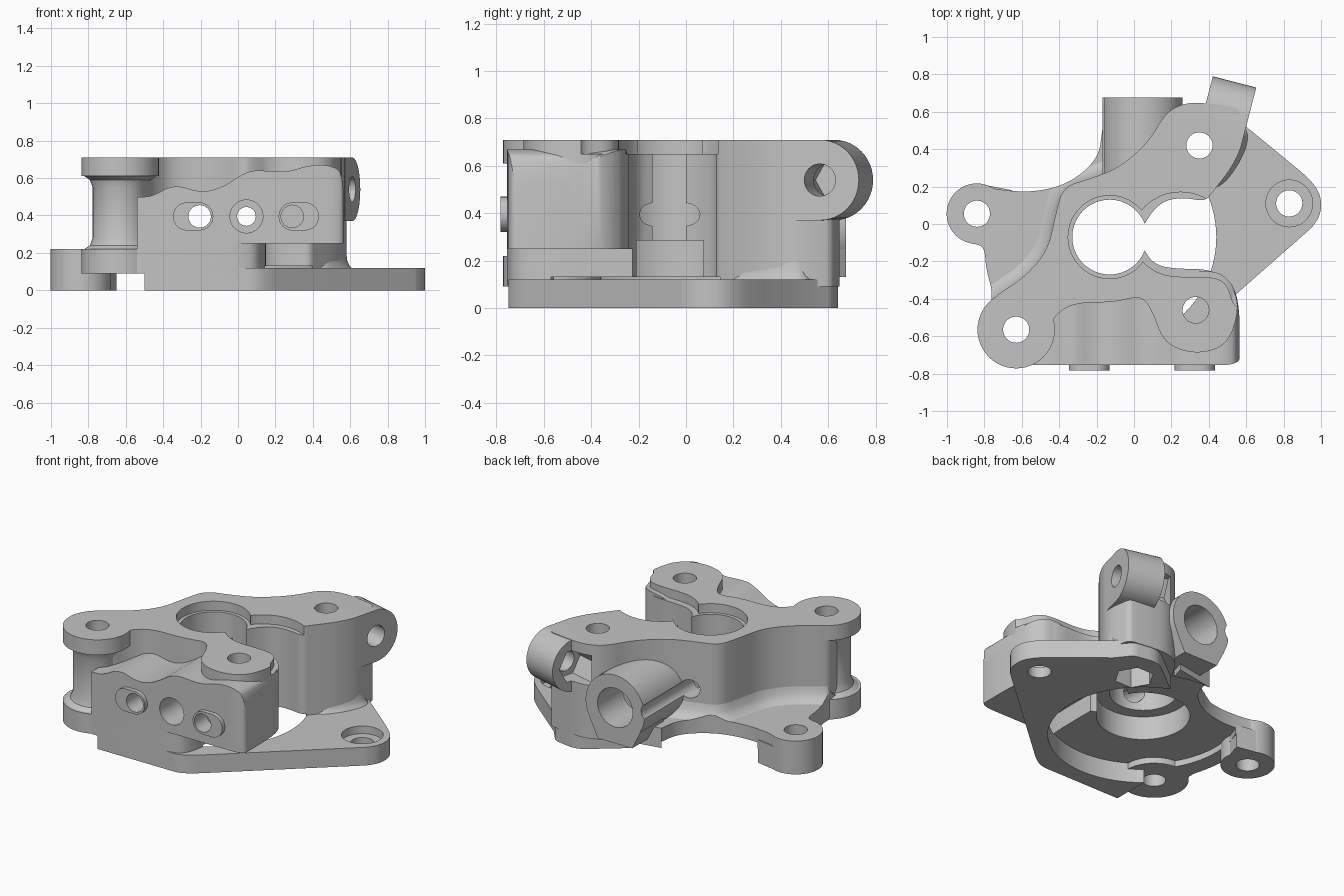
import bpy, bmesh, math
from mathutils import Matrix, Vector

if "Cube" in bpy.data.objects:
    bpy.data.objects.remove(bpy.data.objects["Cube"])

metal = bpy.data.materials.new("cast_grey")
metal.use_nodes = True
GREY = (0.55, 0.55, 0.55, 1)
metal.diffuse_color = GREY
metal.node_tree.nodes["Principled BSDF"].inputs["Base Color"].default_value = GREY


def soften(points, steps=6):
    """Outline with curved corners; a third value of 0 keeps a corner sharp."""
    out = []
    n = len(points)
    for i, p in enumerate(points):
        k = p[2] if len(p) > 2 else 0.5
        c = Vector(p[:2])
        if k == 0:
            out.append(c)
            continue
        a = c.lerp(Vector(points[i - 1][:2]), k)
        b = c.lerp(Vector(points[(i + 1) % n][:2]), k)
        for s in range(steps + 1):
            t = s / steps
            q = a.lerp(c, t).lerp(c.lerp(b, t), t)
            if not out or (q - out[-1]).length > 1e-4:
                out.append(q)
    if (out[0] - out[-1]).length < 1e-4:
        out.pop()
    return out


def circle(x, y, r, n=48):
    return [Vector((x + r * math.cos(2 * math.pi * i / n), y + r * math.sin(2 * math.pi * i / n)))
            for i in range(n)]


def stadium(x, y, half, r, n=16):
    arcs = []
    for side in (1, -1):
        for i in range(n + 1):
            a = math.pi * (i / n - 0.5)
            arcs.append(Vector((x + side * (half + r * math.cos(a)), y + side * r * math.sin(a))))
    return arcs


def offset(pts, d):
    n = len(pts)
    area = sum(pts[i - 1].cross(pts[i]) for i in range(n))
    sign = 1 if area > 0 else -1
    res = []
    for i in range(n):
        t = (pts[(i + 1) % n] - pts[i - 1]).normalized()
        res.append(pts[i] + sign * d * Vector((t.y, -t.x)))
    return res


def solid(name, pts, rings, axis="z", matrix=None):
    """Stack an outline along an axis; each ring is a (level, outward offset) pair."""
    bm = bmesh.new()
    place = {"z": lambda p, w: (p.x, p.y, w), "y": lambda p, w: (p.x, w, p.y),
             "x": lambda p, w: (w, p.x, p.y)}[axis]
    loops = []
    for w, d in rings:
        ring = offset(pts, d) if d else pts
        loops.append([bm.verts.new(place(p, w)) for p in ring])
    n = len(pts)
    for lo, hi in zip(loops, loops[1:]):
        for i in range(n):
            bm.faces.new((lo[i - 1], lo[i], hi[i], hi[i - 1]))
    bm.faces.new(loops[0])
    bm.faces.new(loops[-1])
    bmesh.ops.recalc_face_normals(bm, faces=bm.faces)
    if matrix:
        bm.transform(matrix)
    mesh = bpy.data.meshes.new(name)
    bm.to_mesh(mesh)
    bm.free()
    ob = bpy.data.objects.new(name, mesh)
    bpy.context.collection.objects.link(ob)
    mesh.materials.append(metal)
    return ob


def prism(name, pts, lo, hi, axis="z", matrix=None):
    return solid(name, pts, [(lo, 0), (hi, 0)], axis, matrix)


def boolean(ob, cutter, op="DIFFERENCE"):
    mod = ob.modifiers.new("cut", "BOOLEAN")
    mod.object, mod.operation, mod.solver = cutter, op, "EXACT"
    bpy.context.view_layer.objects.active = ob
    bpy.ops.object.modifier_apply(modifier=mod.name)


def apply_once(obs, cutter, op="DIFFERENCE"):
    for ob in obs:
        boolean(ob, cutter, op)
    bpy.data.objects.remove(cutter)


BORE = (-0.13, -0.07)
REAR, FRONT = (0.35, 0.42), (0.33, -0.46)
LEFT_EAR, FRONT_EAR, RIGHT_EAR = (-0.84, 0.055), (-0.63, -0.565), (0.83, 0.11)

# Base flange with its countersunk right ear
flange = prism("base_flange", soften([
    (-0.5, -0.75, 0), (0.12, -0.75, 0.1), (0.95, -0.02, 0.06), (1.0, 0.05), (1.0, 0.16),
    (0.93, 0.25, 0.3), (0.6, 0.52, 0), (0.52, 0.62, 0.2), (0.35, 0.65, 0.4), (0.22, 0.55, 0.3),
    (0.08, 0.44, 0), (-0.2, 0.3, 0), (-0.5, 0.1, 0)]), 0, 0.12)
apply_once([flange], prism("ear_hole", circle(*RIGHT_EAR, 0.07), -1, 1))
apply_once([flange], prism("ear_counterbore", circle(*RIGHT_EAR, 0.125), 0.07, 1))

# Main body with a shallow seat round the open pocket
wall = [(-0.77, -0.42), (-0.72, -0.37), (-0.58, -0.28), (-0.46, -0.14), (-0.42, 0.05),
        (-0.38, 0.2), (-0.24, 0.24), (-0.08, 0.3), (0.08, 0.44), (0.17, 0.6)]
body = prism("main_body", soften(wall + [
    (0.28, 0.65), (0.4, 0.645), (0.56, 0.62, 0.2), (0.59, 0.45), (0.53, 0.31), (0.42, 0.17),
    (0.38, 0.12), (0.28, 0.14), (0.17, 0.13), (0.1, 0.07), (0.05, -0.01, 0), (0.05, -0.13, 0),
    (0.1, -0.21), (0.2, -0.24), (0.43, -0.24), (0.54, -0.35), (0.56, -0.47), (0.5, -0.65),
    (0.33, -0.7), (0.16, -0.64), (0.1, -0.47), (0.04, -0.38), (-0.1, -0.42), (-0.34, -0.42),
    (-0.45, -0.52), (-0.5, -0.64), (-0.62, -0.66), (-0.74, -0.6)]), 0.09, 0.71)
apply_once([body], prism("pocket_seat", soften([
    (0.02, 0.06), (0.1, 0.13), (0.19, 0.17), (0.31, 0.17), (0.42, 0.12), (0.6, 0, 0),
    (0.6, -0.46, 0), (0.53, -0.44), (0.5, -0.32), (0.42, -0.28), (0.2, -0.285),
    (0.1, -0.25), (0.02, -0.18)]), 0.65, 1))

# Left web and the curved fillets where the walls meet web and flange
web_outline = soften([
    (-0.84, 0.217, 0), (-0.72, 0.18), (-0.52, 0.17), (-0.34, 0.22), (-0.19, 0.35), (-0.17, 0.5, 0),
    (0.1, 0.55, 0), (0.0, 0.2, 0), (-0.1, -0.4, 0), (-0.5, -0.74, 0), (-0.8, -0.6, 0),
    (-0.75, -0.38), (-0.79, -0.25), (-0.8, -0.12, 0.4), (-0.88, -0.1, 0)])
web = prism("left_web", web_outline, 0.09, 0.22)
fillet = solid("wall_fillet", soften([p + (0.5,) for p in wall] + [
    (0.1, 0.35, 0), (-0.1, 0.15, 0), (-0.3, -0.3, 0), (-0.6, -0.55, 0)]),
    [(0.19, 0.075), (0.215, 0.075), (0.225, 0.05), (0.24, 0.03), (0.265, 0.012), (0.31, 0)])
apply_once([fillet], prism("fillet_limit", web_outline, -1, 1), "INTERSECT")
flank_fillet = solid("flank_fillet", soften([
    (0.57, 0.51), (0.585, 0.45), (0.535, 0.33), (0.44, 0.21), (0.38, 0.25, 0), (0.45, 0.5, 0)]),
    [(0.1, 0.03), (0.118, 0.03), (0.135, 0.015), (0.16, 0.005), (0.2, 0)])

# Front block with a wavy top, rounded plan and cut-away underside
block = prism("front_block", soften([
    (-0.54, 0.09, 0), (0.57, 0.09, 0), (0.57, 0.62),
    (0.5, 0.67), (0.38, 0.67), (0.26, 0.63), (0.15, 0.64), (0.05, 0.64), (-0.08, 0.55),
    (-0.2, 0.52), (-0.34, 0.57), (-0.46, 0.5), (-0.54, 0.5, 0)]), -0.755, -0.24, "y")
apply_once([block], prism("block_plan", soften([
    (-0.54, -0.755, 0), (0.565, -0.755, 0.1), (0.565, -0.36), (0.45, -0.25, 0.3),
    (0.1, -0.25, 0), (-0.54, -0.35, 0)]), -1, 1), "INTERSECT")
apply_once([body, block], prism("under_gap", soften([
    (0.9, -0.2, 0), (0.15, -0.2, 0), (0.15, -0.72), (-0.03, -0.756, 0),
    (-0.03, -0.9, 0), (0.9, -0.9, 0)]), 0, 0.25))

# Round recess underneath
apply_once([flange, body, web, block], prism("recess", circle(*BORE, 0.57, 96), -1, 0.13))

# Ears
parts = [flange, body, web, fillet, flank_fillet, block,
         prism("left_ear", circle(*LEFT_EAR, 0.162), 0, 0.22),
         prism("left_ear_root", soften([(-0.84, 0.217, 0), (-0.65, 0.18, 0), (-0.69, 0.05, 0),
                                        (-0.72, -0.05, 0), (-0.84, -0.1, 0)]), 0, 0.15),
         prism("front_left_lower_ear", circle(*FRONT_EAR, 0.207), 0.09, 0.22),
         solid("front_left_column", circle(*FRONT_EAR, 0.147),
               [(0.2, 0.05), (0.22, 0.045), (0.24, 0.015), (0.28, 0),
                (0.55, 0), (0.59, 0.015), (0.61, 0.045), (0.63, 0.05)]),
         prism("front_left_upper_ear", circle(*FRONT_EAR, 0.207), 0.61, 0.71)]

# Raised pads on the front face
for side, x in (("right", -0.24), ("left", 0.325)):
    parts.append(prism(side + "_port_pad", stadium(x, 0.395, 0.033, 0.075), -0.783, -0.7, "y"))

# Rear tube and the rib under it
parts += [prism("rear_tube", circle(0.045, 0.365, 0.215), 0.15, 0.675, "y"),
          prism("tube_rib", [Vector(p) for p in ((-0.08, 0.13), (0.17, 0.13), (0.23, 0.25), (-0.14, 0.25))],
                0.42, 0.675, "y")]

# Rear lug
turn = Matrix.Translation((0.495, 0.595, 0.54)) @ Matrix.Rotation(math.radians(-14.5), 4, "Z")
arc = [Vector((0.17 * math.cos(a), 0.17 * math.sin(a)))
       for a in (math.pi * (i / 24 - 0.5) for i in range(25))]
parts.append(prism("rear_lug", arc + [Vector((-0.16, 0.17)), Vector((-0.16, -0.17))],
                   -0.12, 0.12, "x", turn))

# Bores, pockets and drilled holes
cutters = [prism("rear_nut_pocket", circle(*REAR, 0.12, 6), -1, 0.15),
           prism("lower_bore", circle(*BORE, 0.28, 64), -1, 0.285),
           prism("main_bore", circle(*BORE, 0.2, 64), -1, 1),
           prism("bore_seat", circle(*BORE, 0.222, 64), 0.65, 1),
           prism("right_port", circle(-0.205, 0.395, 0.06), -1, 1, "y"),
           prism("left_port", circle(0.29, 0.395, 0.06), -1, -0.66, "y"),
           prism("centre_recess", circle(0.045, 0.395, 0.088), -1, -0.45, "y"),
           prism("centre_hole", circle(0.045, 0.395, 0.05), -1, 1, "y"),
           prism("tube_bore", circle(0.045, 0.365, 0.128), 0.42, 1, "y"),
           prism("lug_hole", circle(0, 0, 0.068), -0.2, 0.2, "x", turn),
           prism("lug_pocket", circle(0, 0, 0.115, 6), -0.25, -0.04, "x", turn)]
for label, spot in (("rear", REAR), ("front", FRONT), ("left", LEFT_EAR), ("front_left", FRONT_EAR)):
    cutters.append(prism(label + "_bolt_hole", circle(*spot, 0.07), 0.12 if spot == FRONT else -1, 1))
for cutter in cutters:
    apply_once(parts, cutter)

# Smooth curved walls, sharp edges
for part in parts:
    bpy.ops.object.select_all(action="DESELECT")
    part.select_set(True)
    bpy.context.view_layer.objects.active = part
    bpy.ops.object.shade_smooth_by_angle(angle=math.radians(30))
